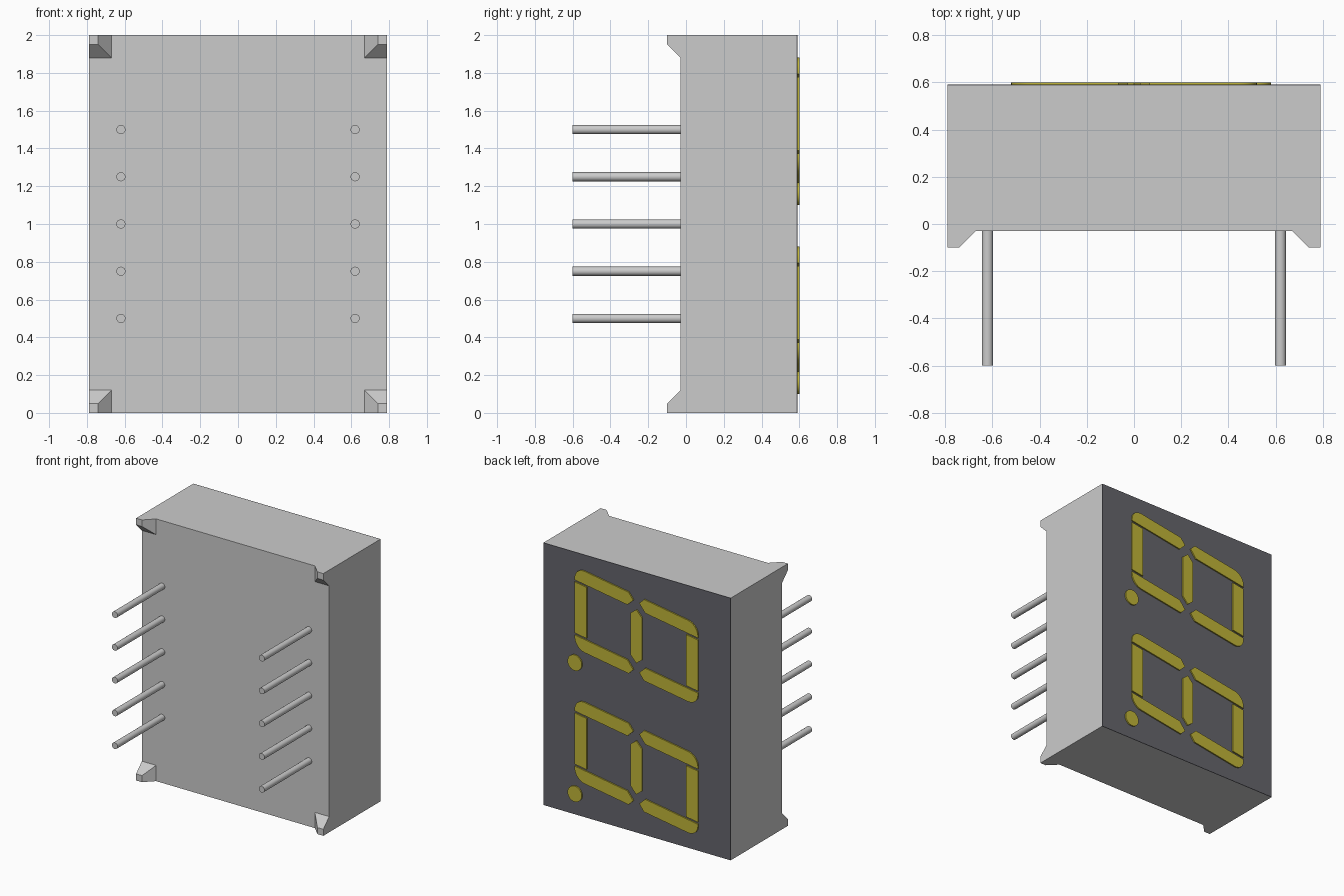
import bpy, bmesh
from math import sin, cos, pi, radians
from mathutils import Matrix

if "Cube" in bpy.data.objects:
    bpy.data.objects.remove(bpy.data.objects["Cube"])

SLANT = 0.16          # italic shear of the digits
FACE, FRONT = 0.59, -0.03


def material(name, rgb):
    m = bpy.data.materials.new(name)
    m.diffuse_color = (*rgb, 1)
    m.use_nodes = True
    m.node_tree.nodes["Principled BSDF"].inputs["Base Color"].default_value = m.diffuse_color
    return m


yellow = material("segment_yellow", (0.53, 0.46, 0.04))
dark = material("face_grey", (0.13, 0.13, 0.15))


def finish(bm, name, mat=None, smooth=False):
    bmesh.ops.recalc_face_normals(bm, faces=bm.faces)
    me = bpy.data.meshes.new(name)
    bm.to_mesh(me)
    bm.free()
    ob = bpy.data.objects.new(name, me)
    bpy.context.collection.objects.link(ob)
    if mat:
        me.materials.append(mat)
    if smooth:
        bpy.ops.object.select_all(action='DESELECT')
        ob.select_set(True)
        bpy.context.view_layer.objects.active = ob
        bpy.ops.object.shade_smooth_by_angle(angle=radians(35))
    return ob


def box(name, x0, x1, y0, y1, z0, z1, mat=None):
    bm = bmesh.new()
    m = Matrix.Translation(((x0 + x1) / 2, (y0 + y1) / 2, (z0 + z1) / 2))
    m = m @ Matrix.Diagonal((x1 - x0, y1 - y0, z1 - z0, 1))
    bmesh.ops.create_cube(bm, size=1, matrix=m)
    return finish(bm, name, mat)


def plate(name, pts, smooth=False):
    """Thin raised shape on the display face from (x, z) outline points."""
    bm = bmesh.new()
    f = bm.faces.new([bm.verts.new((x, FACE - 0.002, z)) for x, z in pts])
    top = bmesh.ops.extrude_face_region(bm, geom=[f])["geom"]
    for v in top:
        if isinstance(v, bmesh.types.BMVert):
            v.co.y = 0.60
    return finish(bm, name, yellow, smooth)


# housing and dark display face
box("housing", -0.79, 0.79, FRONT, FACE - 0.004, 0, 2)
box("display_face", -0.79, 0.79, FACE - 0.004, FACE, 0, 2, dark)

# tapered corner feet
for sx in (-1, 1):
    for sz in (-1, 1):
        bm = bmesh.new()
        rings = []
        for y, s in ((FRONT, 0.12), (-0.10, 0.05)):
            rings.append([bm.verts.new((sx * (0.79 - a * s), y, 1 + sz * (1 - b * s)))
                          for a, b in ((0, 0), (1, 0), (1, 1), (0, 1))])
        for r in rings:
            bm.faces.new(r)
        for i in range(4):
            j = (i + 1) % 4
            bm.faces.new((rings[0][i], rings[0][j], rings[1][j], rings[1][i]))
        finish(bm, "corner_foot")

# two rows of five pins
for x in (-0.62, 0.62):
    for i in range(5):
        bm = bmesh.new()
        m = Matrix.Translation((x, -0.31, 0.5 + 0.25 * i)) @ Matrix.Rotation(pi / 2, 4, 'X')
        bmesh.ops.create_cone(bm, cap_ends=True, segments=24, radius1=0.024,
                              radius2=0.024, depth=0.58, matrix=m)
        finish(bm, "pin", smooth=True)

# segment outlines in unslanted digit space (x, w)
R = 0.085
arc = [(0.52 - R + R * cos(t), 0.31 - R + R * sin(t))
       for t in (pi / 2 * i / 8 for i in range(9))]
long_seg = [(0.075, 0.21), (0.52, 0.21)] + arc + [(0.065, 0.31), (0.025, 0.265)]
end_seg = [(0.42, -0.195), (0.52, -0.195), (0.52, 0.195), (0.42, 0.195)]
mid_seg = [(-0.048, -0.16), (0, -0.205), (0.048, -0.16),
           (0.048, 0.16), (0, 0.205), (-0.048, 0.16)]

# two slanted digits lying on their side, each with a dot
for zc in (0.5, 1.5):
    def place(pts, sx=1, sw=1):
        return [(sx * x, zc + sw * w + SLANT * sx * x) for x, w in pts]

    for sx in (-1, 1):
        plate("end_segment", place(end_seg, sx))
        for sw in (-1, 1):
            plate("long_segment", place(long_seg, sx, sw), True)
    plate("middle_segment", place(mid_seg))
    plate("dot", [(0.52 + 0.06 * cos(2 * pi * i / 32), zc - 0.34 + 0.06 * sin(2 * pi * i / 32))
                  for i in range(32)], True)
